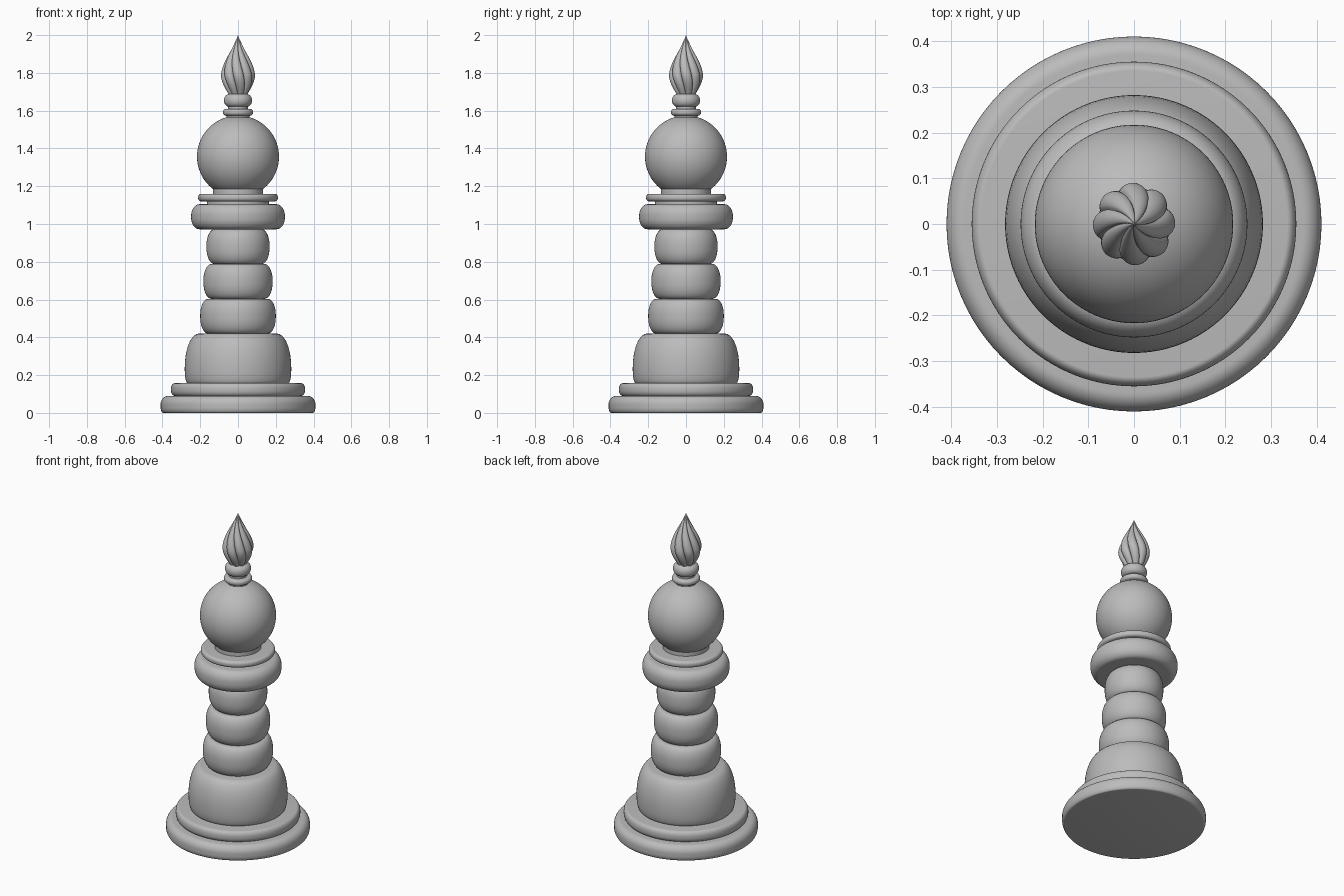
import bpy, bmesh
from math import sin, cos, pi, radians, sqrt

cube = bpy.data.objects.get("Cube")
if cube:
    bpy.data.objects.remove(cube, do_unlink=True)

grey = bpy.data.materials.new("plain grey")
grey.use_nodes = True
grey.diffuse_color = (0.5, 0.5, 0.5, 1)
grey.node_tree.nodes["Principled BSDF"].inputs["Base Color"].default_value = (0.5, 0.5, 0.5, 1)


def lathe(name, profile, segments=96, shape=None):
    """Spin a (radius, height) profile; shape optionally adjusts (radius, angle, z)."""
    shape = shape or (lambda r, a, z: (r, a))
    bm = bmesh.new()
    rings = []
    for r, z in profile:
        ring = []
        for i in range(segments):
            rr, a = shape(r, 2 * pi * i / segments, z)
            ring.append(bm.verts.new((rr * cos(a), rr * sin(a), z)))
        rings.append(ring)
    for low, high in zip(rings, rings[1:]):
        for i in range(segments):
            j = (i + 1) % segments
            bm.faces.new((low[i], low[j], high[j], high[i]))
    bm.faces.new(rings[0][::-1])
    bm.faces.new(rings[-1])
    mesh = bpy.data.meshes.new(name)
    bm.to_mesh(mesh)
    bm.free()
    mesh.materials.append(grey)
    obj = bpy.data.objects.new(name, mesh)
    bpy.context.collection.objects.link(obj)
    bpy.ops.object.select_all(action="DESELECT")
    obj.select_set(True)
    bpy.context.view_layer.objects.active = obj
    bpy.ops.object.shade_smooth_by_angle(angle=radians(40))
    return obj


def rounded(r, z0, z1, low, high, steps=10):
    """Disc profile whose lower and upper edges are rounded; low/high = (inset, height)."""
    pts = []
    for i in range(steps + 1):
        t = pi / 2 * i / steps
        pts.append((r - low[0] * (1 - sin(t)), z0 + low[1] * (1 - cos(t))))
    for i in range(steps + 1):
        t = pi / 2 * i / steps
        pts.append((r - high[0] * (1 - cos(t)), z1 - high[1] * (1 - sin(t))))
    return pts


def ring(name, r, z0, z1, low, high=None):
    return lathe(name, rounded(r, z0, z1, low, high or low))


# Stepped foot and dome
ring("base_plate", 0.41, 0, 0.09, (0.015, 0.03), (0.04, 0.045))
ring("base_step", 0.355, 0.09, 0.157, (0.02, 0.03))
ring("base_dome", 0.282, 0.157, 0.42, (0.015, 0.07), (0.075, 0.18))

# Stem of three tapering beads
for i, r in enumerate((0.2, 0.183, 0.167)):
    z = 0.42 + 0.184 * i
    ring("stem_bead_%d" % (i + 1), r, z, z + 0.184, (0.042, 0.085))

# Collar under the ball
ring("collar", 0.248, 0.972, 1.105, (0.045, 0.06))
ring("collar_neck", 0.165, 1.1, 1.125, (0.002, 0.002))
ring("collar_disc", 0.211, 1.12, 1.16, (0.017, 0.018))
ring("ball_seat", 0.132, 1.155, 1.19, (0.002, 0.002))

# Ball
R, centre = 0.217, 1.357
ball = [(max(R * sin(pi * i / 48), 0.0005), centre - R * cos(pi * i / 48)) for i in range(49)]
lathe("ball", ball)

# Small rings under the flame
ring("finial_foot", 0.062, 1.555, 1.58, (0.002, 0.002))
ring("finial_lower_ring", 0.08, 1.573, 1.61, (0.018, 0.017))
ring("finial_neck", 0.052, 1.6, 1.64, (0.002, 0.002))
ring("finial_upper_ring", 0.074, 1.62, 1.688, (0.028, 0.033))

# Twisted flame with eight lobes
def flame_radius(t):
    if t < 0.33:
        return 0.05 + 0.04 * sin(pi / 2 * t / 0.33)
    u = (t - 0.33) / 0.67
    return max(0.09 * (0.55 * (1 - u) + 0.45 * (0.5 + 0.5 * cos(pi * u))) + 0.03 * u * (1 - u), 0.0005)


def twist(r, a, z):
    lobes = 0.78 + 0.22 * sqrt(abs(cos(4 * a)))
    return r * lobes, a - (z - 1.69) * 3.2 + 0.35


flame = [(flame_radius(i / 40), 1.685 + 0.315 * i / 40) for i in range(41)]
lathe("flame", flame, 128, twist)
